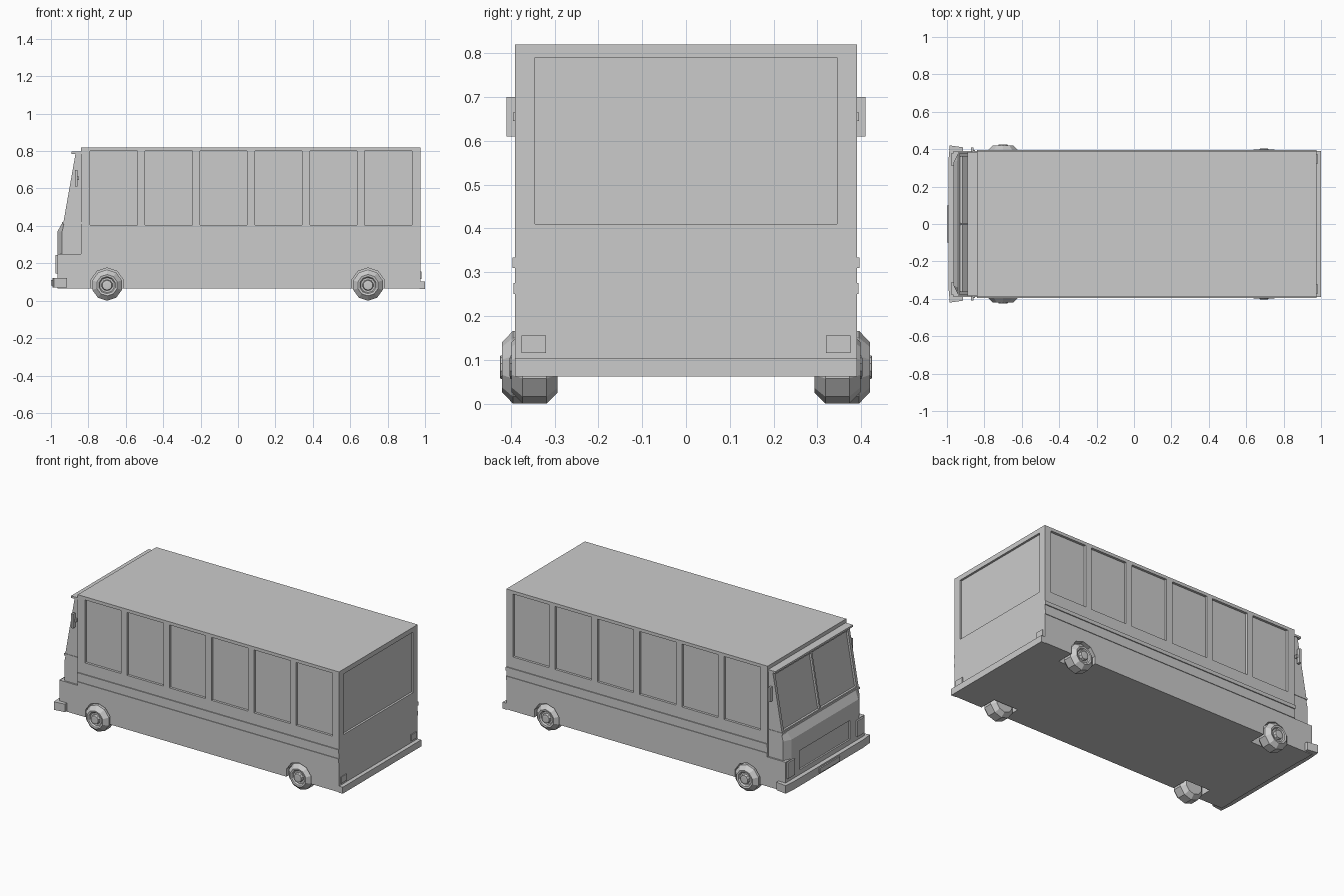
import bpy, bmesh, math
from mathutils import Matrix, Vector

if "Cube" in bpy.data.objects:
    bpy.data.objects.remove(bpy.data.objects["Cube"])


def make(name, bm):
    bmesh.ops.recalc_face_normals(bm, faces=bm.faces)
    me = bpy.data.meshes.new(name)
    bm.to_mesh(me)
    bm.free()
    ob = bpy.data.objects.new(name, me)
    bpy.context.collection.objects.link(ob)
    return ob


def loft(bm, rings):
    loops = [[bm.verts.new(p) for p in r] for r in rings]
    n = len(loops[0])
    for a, b in zip(loops, loops[1:]):
        for i in range(n):
            bm.faces.new((a[i], a[(i + 1) % n], b[(i + 1) % n], b[i]))
    bm.faces.new(loops[0])
    bm.faces.new(loops[-1])


def add_box(bm, x0, x1, y0, y1, z0, z1):
    plan = [(x0, y0), (x1, y0), (x1, y1), (x0, y1)]
    loft(bm, [[(x, y, z) for x, y in plan] for z in (z0, z1)])


def box(name, *dims):
    bm = bmesh.new()
    add_box(bm, *dims)
    return make(name, bm)


def box_pair(name, x0, x1, y0, y1, z0, z1):
    for side, s in (("left", 1), ("right", -1)):
        a, b = sorted((y0 * s, y1 * s))
        box(f"{name}_{side}", x0, x1, a, b, z0, z1)


def cut(ob, bm):
    cutter = make("cutter", bm)
    cutter.hide_render = True
    mod = ob.modifiers.new("cut", "BOOLEAN")
    mod.operation, mod.solver, mod.object = "DIFFERENCE", "EXACT", cutter
    bpy.context.view_layer.objects.active = ob
    bpy.ops.object.modifier_apply(modifier=mod.name)
    bpy.data.objects.remove(cutter)


def ring_y(cx, cz, r, y, n=10):
    return [(cx + r * math.sin(2 * math.pi * i / n), y, cz + r * math.cos(2 * math.pi * i / n))
            for i in range(n)]


# passenger body with recessed side and rear windows and wheel arches
body = box("passenger_body", -0.84, 0.975, -0.39, 0.39, 0.065, 0.82)
bm = bmesh.new()
for i in range(6):
    x = -0.79 + i * 0.2935
    for y in (-0.39, 0.39):
        add_box(bm, x, x + 0.252, y - 0.015, y + 0.015, 0.405, 0.80)
add_box(bm, 0.962, 1.0, -0.345, 0.345, 0.41, 0.79)
for s in (-1, 1):
    for x in (-0.70, 0.695):
        loft(bm, [ring_y(x, 0.085, 0.09, s * y) for y in (0.28, 0.45)])
cut(body, bm)

# trim strips along both sides
box_pair("upper_trim_strip", -0.84, 0.975, 0.388, 0.396, 0.31, 0.333)
box_pair("lower_trim_strip", -0.84, 0.975, 0.388, 0.394, 0.25, 0.275)


# hood with chamfered corners
def hood_ring(front, corner, half, z):
    return [(-0.83, -0.38, z), (corner, -0.38, z), (front, -half, z),
            (front, half, z), (corner, 0.38, z), (-0.83, 0.38, z)]


bm = bmesh.new()
loft(bm, [hood_ring(-0.965, -0.94, 0.33, 0.10), hood_ring(-0.965, -0.94, 0.33, 0.37),
          hood_ring(-0.94, -0.93, 0.34, 0.415)])
hood = make("hood", bm)
bm = bmesh.new()
add_box(bm, -1.0, -0.955, -0.25, 0.25, 0.15, 0.27)
cut(hood, bm)
box("lower_front", -0.962, -0.83, -0.37, 0.37, 0.065, 0.14)

# front corner blocks and headlights
box_pair("front_corner", -0.965, -0.83, 0.30, 0.39, 0.065, 0.25)
box_pair("headlight", -0.975, -0.96, 0.31, 0.38, 0.145, 0.245)

# upper cab with two recessed windshield panes
bm = bmesh.new()
cab = [(-0.83, 0.41), (-0.935, 0.41), (-0.868, 0.79), (-0.83, 0.79)]
loft(bm, [[(x, y, z) for x, z in cab] for y in (-0.38, 0.38)])
cab_ob = make("upper_cab", bm)
bm = bmesh.new()
pane = [(-0.97, 0.43), (-0.918, 0.43), (-0.859, 0.765), (-0.93, 0.765)]
for y0, y1 in ((-0.36, -0.006), (0.006, 0.36)):
    loft(bm, [[(x, y, z) for x, z in pane] for y in (y0, y1)])
cut(cab_ob, bm)
box("windshield_sill", -0.94, -0.83, -0.383, 0.383, 0.41, 0.422)
box("sun_visor", -0.89, -0.83, -0.385, 0.385, 0.785, 0.797)

# side mirrors
box_pair("mirror", -0.872, -0.858, 0.388, 0.41, 0.61, 0.70)
box_pair("mirror_arm", -0.868, -0.85, 0.37, 0.395, 0.645, 0.665)

# front bumper with swept ends, and plate
bm = bmesh.new()
plan = [(-0.915, -0.41), (-0.985, -0.42), (-0.992, -0.34),
        (-0.992, 0.34), (-0.985, 0.42), (-0.915, 0.41)]
loft(bm, [[(x, y, z) for x, y in plan] for z in (0.07, 0.12)])
make("front_bumper", bm)
box("front_plate", -1.0, -0.985, -0.1, 0.1, 0.08, 0.11)

# rear bumper and tail lights
box("rear_bumper", 0.97, 1.0, -0.39, 0.39, 0.062, 0.103)
box_pair("tail_light", 0.97, 0.98, 0.32, 0.375, 0.115, 0.155)

# wheels: ten-sided tyres with a dished rim and hub
for axle, x, out in (("front", -0.70, 0.42), ("rear", 0.695, 0.398)):
    for side, s in (("left", 1), ("right", -1)):
        bm = bmesh.new()
        prof = [(0.058, -0.105), (0.083, -0.08), (0.083, -0.025), (0.057, 0),
                (0.046, -0.002), (0.040, -0.012), (0.030, -0.012), (0.026, 0.004), (0.014, 0.005)]
        loft(bm, [ring_y(x, 0.083, r, s * (out + d)) for r, d in prof])
        make(f"{axle}_wheel_{side}", bm)
